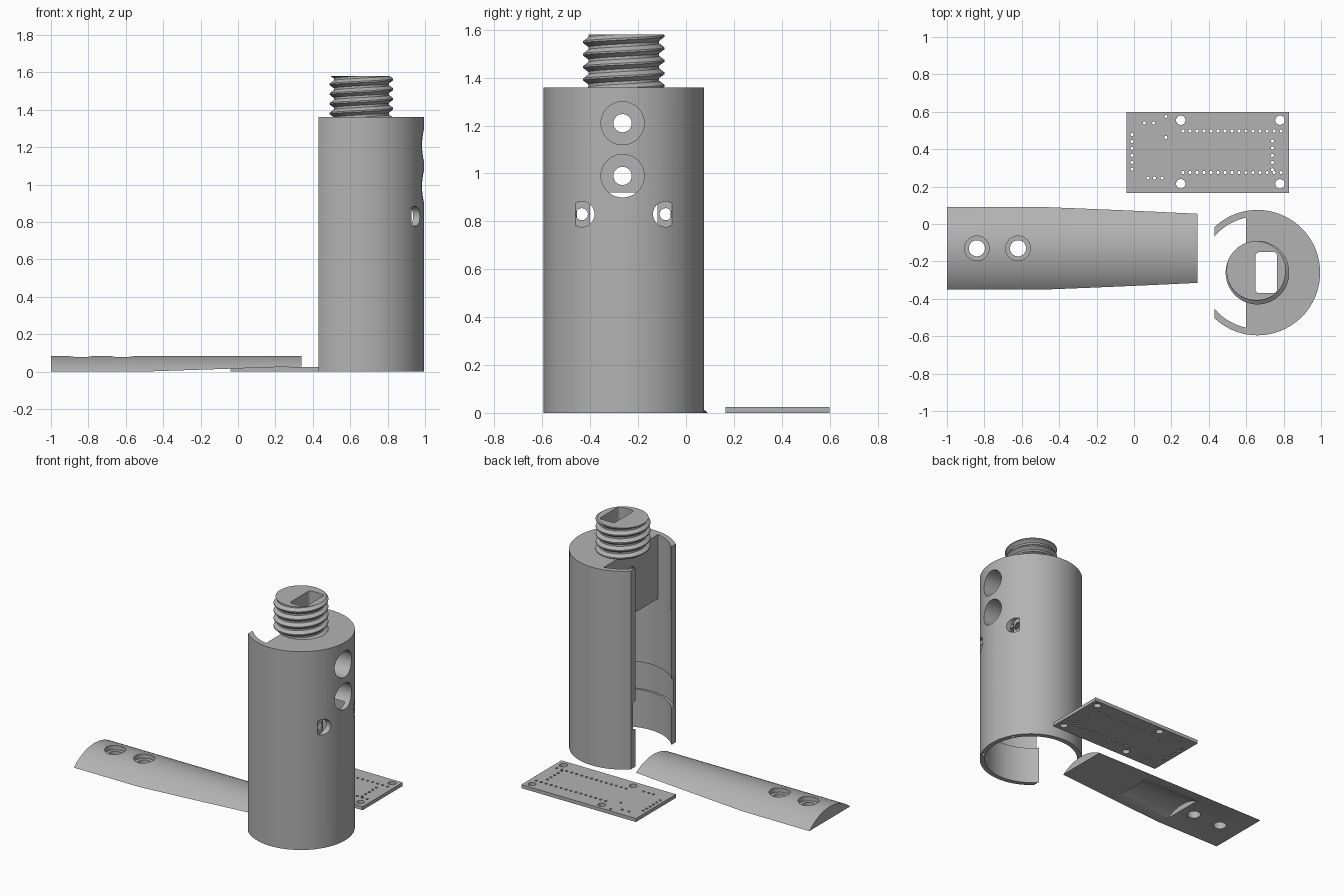
import bpy, bmesh, math
from mathutils import Matrix, Vector

if "Cube" in bpy.data.objects:
    bpy.data.objects.remove(bpy.data.objects["Cube"])

CX, CY, R, H = 0.66, -0.26, 0.335, 1.36      # housing axis, radius, height
grey = bpy.data.materials.new("plain grey")
grey.diffuse_color = (0.45, 0.45, 0.45, 1)
grey.use_nodes = True
grey.node_tree.nodes["Principled BSDF"].inputs["Base Color"].default_value = grey.diffuse_color


def finish(name, bm):
    bmesh.ops.recalc_face_normals(bm, faces=bm.faces[:])
    me = bpy.data.meshes.new(name)
    bm.to_mesh(me)
    bm.free()
    me.materials.append(grey)
    ob = bpy.data.objects.new(name, me)
    bpy.context.collection.objects.link(ob)
    return ob


def cylinder(bm, start, end, r, n=48):
    a, b = Vector(start), Vector(end)
    turn = (b - a).to_track_quat('Z', 'Y').to_matrix().to_4x4()
    bmesh.ops.create_cone(bm, cap_ends=True, segments=n, radius1=r, radius2=r,
                          depth=(b - a).length,
                          matrix=Matrix.Translation((a + b) / 2) @ turn)


def loft(bm, rings):
    """Closed solid through a list of equal-length rings of points."""
    rows = [[bm.verts.new(p) for p in ring] for ring in rings]
    n = len(rows[0])
    for a, b in zip(rows, rows[1:]):
        for i in range(n):
            bm.faces.new((a[i], a[(i + 1) % n], b[(i + 1) % n], b[i]))
    bm.faces.new(rows[0])
    bm.faces.new(rows[-1][::-1])


def prism(bm, pts, z0, z1):
    loft(bm, [[(x, y, z) for x, y in pts] for z in (z0, z1)])


def rods(*specs, n=48):
    bm = bmesh.new()
    for start, end, r in specs:
        cylinder(bm, start, end, r, n)
    return finish("cutter", bm)


def prism_cutter(pts, z0, z1):
    bm = bmesh.new()
    prism(bm, pts, z0, z1)
    return finish("cutter", bm)


def rect(x0, x1, y0, y1):
    return [(x0, y0), (x1, y0), (x1, y1), (x0, y1)]


def cut(ob, *cutters):
    bpy.context.view_layer.objects.active = ob
    for c in cutters:
        c.hide_render = True
        m = ob.modifiers.new("cut", 'BOOLEAN')
        m.operation, m.solver, m.object = 'DIFFERENCE', 'EXACT', c
        bpy.ops.object.modifier_apply(modifier=m.name)
        bpy.data.objects.remove(c)


def smooth(ob):
    bpy.ops.object.select_all(action='DESELECT')
    ob.select_set(True)
    bpy.context.view_layer.objects.active = ob
    bpy.ops.object.shade_smooth_by_angle(angle=math.radians(30))


def channel():
    """Rounded rectangular wiring passage through stud and block."""
    c, pts = 0.02, []
    for x, y, a in ((0.765, -0.15, 0), (0.65, -0.15, 90), (0.65, -0.37, 180), (0.765, -0.37, 270)):
        sx, sy = (1 if x > 0.7 else -1), (1 if y > -0.26 else -1)
        for k in range(5):
            t = math.radians(a + k * 22.5)
            pts.append((x - sx * c + c * math.cos(t), y - sy * c + c * math.sin(t)))
    return prism_cutter(pts, 0.8, 1.7)


# Housing: hollow tube with solid block at the top and a full-height slot
bm = bmesh.new()
cylinder(bm, (CX, CY, 0), (CX, CY, H), R, 128)
housing = finish("housing", bm)
half = math.acos(0.06 / 0.3)
pocket = [(CX + 0.3 * math.cos(t), CY + 0.3 * math.sin(t)) for t in
          (math.pi - half + 2 * half * i / 48 for i in range(49))]
cut(housing,
    rods(((CX, CY, -0.1), (CX, CY, 0.92), 0.302), n=128),
    prism_cutter(pocket, 0.85, 1.5),
    rods(((CX, CY, 0.26), (CX, CY, 0.45), 0.317), n=128),
    prism_cutter(rect(0.2, 0.43, -0.7, 0.2), -0.1, 1.5),
    channel(),
    # two large counterbores and their through holes
    rods(((0.84, -0.265, 1.21), (1.1, -0.265, 1.21), 0.09),
         ((0.84, -0.265, 0.99), (1.1, -0.265, 0.99), 0.09)),
    rods(((0.5, -0.265, 1.21), (1.1, -0.265, 1.21), 0.038),
         ((0.5, -0.265, 0.99), (1.1, -0.265, 0.99), 0.038)),
    # two small side screw holes
    rods(*[((0.927, CY + s * 0.175, 0.83), (1.1, CY + s * 0.175, 0.83), 0.053) for s in (-1, 1)]),
    rods(*[((0.8, CY + s * 0.175, 0.83), (1.1, CY + s * 0.175, 0.83), 0.025) for s in (-1, 1)]),
    # pin holes in the bottom rim
    rods(*[((CX + 0.28 * 1, CY + s * 0.15, -0.1), (CX + 0.28, CY + s * 0.15, 0.1), 0.012)
           for s in (-1, 1)], n=16))
smooth(housing)

# Threaded stud: helical ridge trimmed flat at both ends
bm = bmesh.new()
N, pitch, turns = 72, 0.052, 7
profile = [(0.0, 0.148), (0.22, 0.148), (0.54, 0.17), (0.68, 0.17)]
cols = []
for j in range(N):
    t = 2 * math.pi * j / N
    cols.append([bm.verts.new((CX + r * math.cos(t), CY + r * math.sin(t),
                               1.27 + pitch * (k + f + j / N)))
                 for k in range(turns) for f, r in profile])
rows = len(cols[0])
for j in range(N):
    a, b = cols[j], cols[(j + 1) % N]
    shift = 4 if j == N - 1 else 0
    for i in range(rows - 1 - shift):
        bm.faces.new((a[i], b[i + shift], b[i + 1 + shift], a[i + 1]))
for z, n in ((H - 0.001, -1), (1.58, 1)):
    res = bmesh.ops.bisect_plane(bm, geom=bm.verts[:] + bm.edges[:] + bm.faces[:], dist=1e-6,
                                 plane_co=(0, 0, z), plane_no=(0, 0, n), clear_outer=True)
    rim = [e for e in bm.edges if e.is_boundary and all(abs(v.co.z - z) < 1e-5 for v in e.verts)]
    bmesh.ops.edgeloop_fill(bm, edges=rim)
stud = finish("threaded_stud", bm)
cut(stud, channel())
smooth(stud)

# Cover: arched strip with a slanted underside and two counterbored holes
AY, AZ = -0.13, -0.2515
bm = bmesh.new()
sections = []
for x in (-1, -0.5, -0.29, -0.08, 0.13, 0.34):
    under = max(0, (x + 0.5) / 0.84 * 0.028)
    h = math.acos((under - AZ) / R)
    sections.append([(x, AY + R * math.sin(a), AZ + R * math.cos(a))
                     for a in (-h + 2 * h * i / 32 for i in range(33))])
loft(bm, sections)
cover = finish("cover", bm)
cut(cover,
    rods(((-0.52, AY, AZ), (-0.1, AY, AZ), 0.292), n=128),
    rods(*[((x, AY, 0.05), (x, AY, 0.2), 0.066) for x in (-0.84, -0.62)]),
    rods(*[((x, AY, -0.1), (x, AY, 0.2), 0.043) for x in (-0.84, -0.62)]))
smooth(cover)

# Circuit board: thin plate with mounting and pin holes
bm = bmesh.new()
prism(bm, rect(-0.04, 0.83, 0.165, 0.6), 0, 0.024)
board = finish("circuit_board", bm)
mounts = [(x, y) for x in (0.25, 0.78) for y in (0.215, 0.555)]
pins = [(0.262 + 0.0375 * i, y) for i in range(15) for y in (0.275, 0.497)]
pins += [(0.74, 0.29 + 0.0385 * i) for i in range(5)]
pins += [(-0.01, 0.293 + 0.037 * i) for i in range(6)]
pins += [(0.055, 0.54), (0.105, 0.54), (0.17, 0.575), (0.17, 0.463)]
pins += [(0.075, 0.245), (0.11, 0.245), (0.15, 0.245)]
cut(board,
    rods(*[((x, y, -0.1), (x, y, 0.1), 0.025) for x, y in mounts], n=32),
    rods(*[((x, y, -0.1), (x, y, 0.1), 0.0085) for x, y in pins], n=12))
smooth(board)
